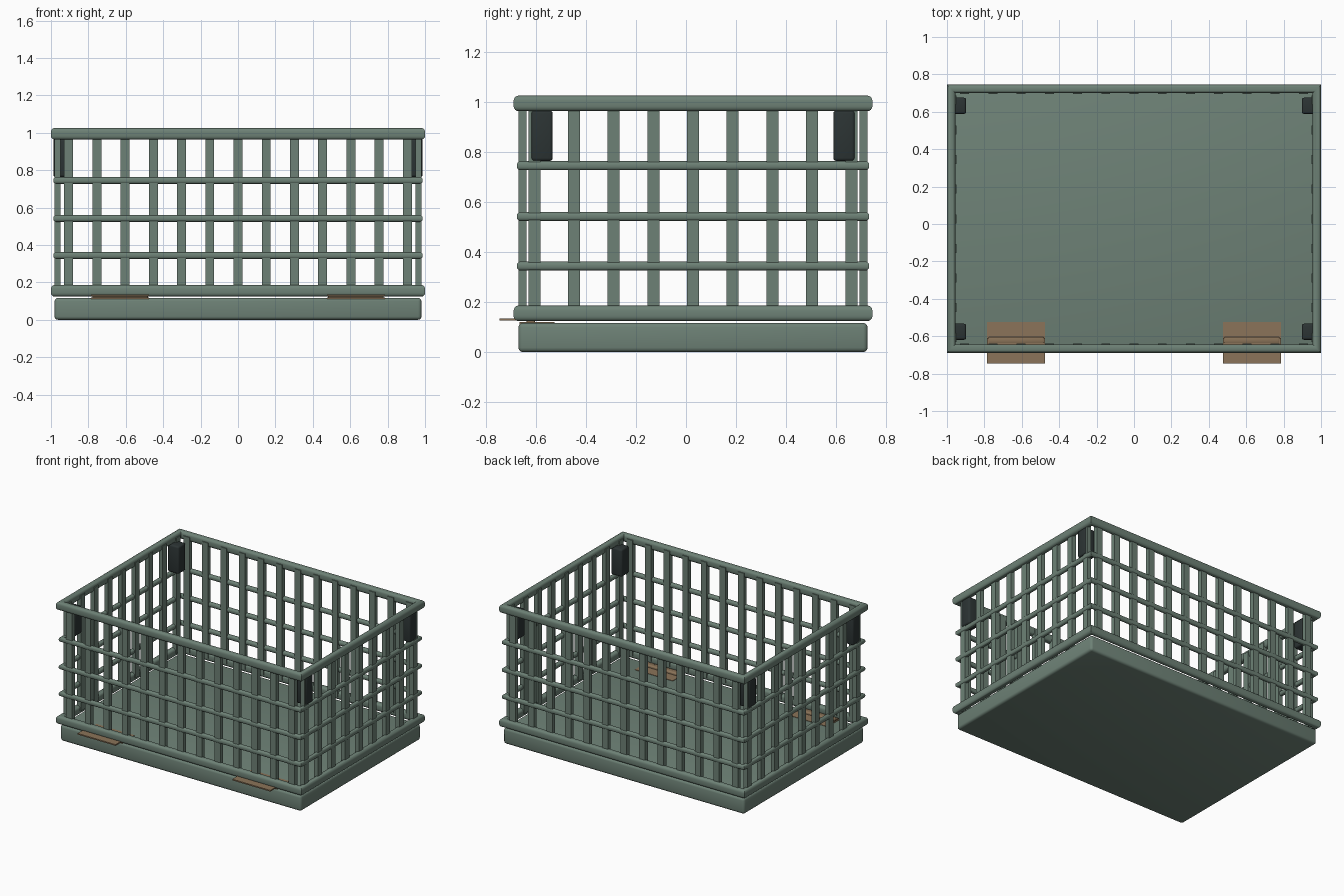
import bpy, bmesh, math

if "Cube" in bpy.data.objects:
    bpy.data.objects.remove(bpy.data.objects["Cube"])

CY = 0.028  # the basket centre sits slightly behind the origin


def material(name, rgb):
    m = bpy.data.materials.new(name)
    m.diffuse_color = (*rgb, 1)
    m.use_nodes = True
    m.node_tree.nodes["Principled BSDF"].inputs["Base Color"].default_value = m.diffuse_color
    return m


GREEN = material("sage_green", (0.155, 0.222, 0.182))
DARK = material("dark_slate", (0.025, 0.034, 0.034))
BROWN = material("leather_brown", (0.26, 0.175, 0.10))


def finish(name, bm, mat):
    bmesh.ops.recalc_face_normals(bm, faces=bm.faces)
    me = bpy.data.meshes.new(name)
    bm.to_mesh(me)
    bm.free()
    me.materials.append(mat)
    ob = bpy.data.objects.new(name, me)
    bpy.context.collection.objects.link(ob)
    bpy.ops.object.select_all(action='DESELECT')
    ob.select_set(True)
    bpy.context.view_layer.objects.active = ob
    bpy.ops.object.shade_smooth_by_angle(angle=math.radians(40))
    return ob


def box(name, lo, hi, mat, bevel=0.0, segs=3):
    bm = bmesh.new()
    bmesh.ops.create_cube(bm, size=1)
    for v in bm.verts:
        v.co = [(a + b) / 2 + c * (b - a) for a, b, c in zip(lo, hi, v.co)]
    if bevel:
        bmesh.ops.bevel(bm, geom=bm.edges[:], offset=bevel, segments=segs,
                        profile=0.5, affect='EDGES')
    return finish(name, bm, mat)


def ring(name, hx, hy, z, w, h, r, mat):
    """Rectangular hoop with mitred corners and a rounded cross-section."""
    prof = []
    for k, (sx, sz) in enumerate([(1, 1), (-1, 1), (-1, -1), (1, -1)]):
        for i in range(5):
            a = math.pi / 2 * (k + i / 4)
            prof.append((sx * (w / 2 - r) + r * math.cos(a),
                         sz * (h / 2 - r) + r * math.sin(a)))
    bm = bmesh.new()
    loops = []
    for sx, sy in [(1, 1), (-1, 1), (-1, -1), (1, -1)]:
        loops.append([bm.verts.new((sx * (hx - w / 2 + u), CY + sy * (hy - w / 2 + u), z + v))
                      for u, v in prof])
    n = len(prof)
    for k in range(4):
        a, b = loops[k], loops[(k + 1) % 4]
        for i in range(n):
            j = (i + 1) % n
            bm.faces.new((a[i], a[j], b[j], b[i]))
    return finish(name, bm, mat)


# solid base tray
box("base", (-0.981, CY - 0.698, 0), (0.981, CY + 0.698, 0.117), GREEN, 0.018)

# thick top and bottom rims
ring("top_rim", 1.0, 0.717, 0.994, 0.045, 0.062, 0.02, GREEN)
ring("bottom_rim", 1.0, 0.717, 0.155, 0.045, 0.062, 0.02, GREEN)

# thin middle rails
for i, z in enumerate((0.344, 0.542, 0.745)):
    ring(f"rail_{i + 1}", 0.987, 0.704, z, 0.031, 0.036, 0.0145, GREEN)

# upright slats on the front/back and on both sides
T, W, Z0, Z1 = 0.032, 0.024, 0.15, 1.0
for s, side in ((-1, "front"), (1, "back")):
    ya, yb = sorted((CY + s * 0.698, CY + s * (0.698 - T)))
    for i in range(13):
        x = (i - 6) * 0.151
        box(f"{side}_slat_{i + 1}", (x - W, ya, Z0), (x + W, yb, Z1), GREEN)
for s, side in ((-1, "left"), (1, "right")):
    xa, xb = sorted((s * 0.981, s * (0.981 - T)))
    for i in range(9):
        y = CY + (i - 4) * 0.1585
        box(f"{side}_slat_{i + 1}", (xa, y - W, Z0), (xb, y + W, Z1), GREEN)

# dark corner blocks under the top rim
for sx in (-1, 1):
    for sy in (-1, 1):
        x, y = sx * 0.942, CY + sy * 0.604
        box("corner_block", (x - 0.045, y - 0.043, 0.764), (x + 0.045, y + 0.043, 0.966),
            DARK, 0.012)

# hinges at the front edge: two leaves and a flat barrel between them
for s in (-1, 1):
    xa, xb = s * 0.63 - 0.155, s * 0.63 + 0.155
    box("hinge_front_leaf", (xa, -0.745, 0.126), (xb, -0.61, 0.135), BROWN)
    box("hinge_back_leaf", (xa, -0.665, 0.111), (xb, -0.525, 0.120), BROWN)
    box("hinge_barrel", (xa + 0.006, -0.637, 0.113), (xb - 0.006, -0.603, 0.137), BROWN, 0.008)
